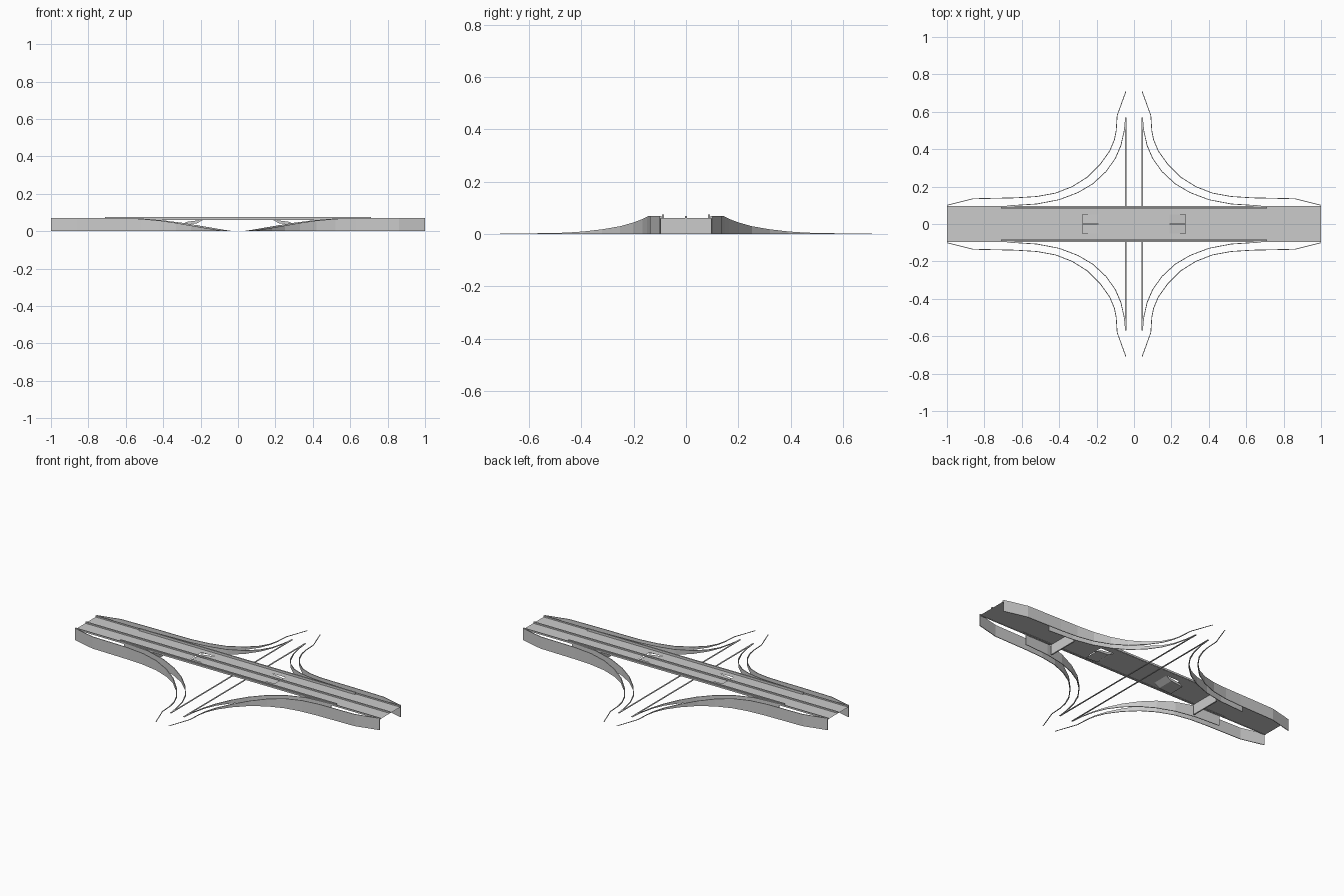
import bpy
from mathutils import Vector

if "Cube" in bpy.data.objects:
    bpy.data.objects.remove(bpy.data.objects["Cube"])

concrete = bpy.data.materials.new("concrete_grey")
concrete.use_nodes = True
GREY = (0.6, 0.6, 0.6, 1)
concrete.diffuse_color = GREY
concrete.node_tree.nodes["Principled BSDF"].inputs["Base Color"].default_value = GREY


def build(name, verts, faces):
    mesh = bpy.data.meshes.new(name)
    mesh.from_pydata(verts, [], faces)
    mesh.materials.append(concrete)
    obj = bpy.data.objects.new(name, mesh)
    bpy.context.collection.objects.link(obj)
    return obj


def prism(name, profile, y0, y1):
    """Extrude an x-z profile along y."""
    n = len(profile)
    verts = [(x, y, z) for y in (y0, y1) for x, z in profile]
    faces = [(i, (i + 1) % n, n + (i + 1) % n, n + i) for i in range(n)]
    faces += [tuple(range(n))[::-1], tuple(range(n, 2 * n))]
    return build(name, verts, faces)


def box(name, x0, x1, y0, y1, z0, z1):
    return prism(name, [(x0, z0), (x1, z0), (x1, z1), (x0, z1)], y0, y1)


def wall(name, path, sx, sy, width):
    """Standing wall from the ground up to the height of each path point."""
    pts = [Vector((x * sx, y * sy, z)) for x, y, z in path]
    verts, faces = [], []
    for i, p in enumerate(pts):
        d = pts[min(i + 1, len(pts) - 1)] - pts[max(i - 1, 0)]
        side = Vector((-d.y, d.x, 0)).normalized() * width / 2
        a, b = p + side, p - side
        verts += [(a.x, a.y, 0), (a.x, a.y, p.z), (b.x, b.y, p.z), (b.x, b.y, 0)]
    for i in range(len(pts) - 1):
        k = 4 * i
        faces += [(k + j, k + (j + 1) % 4, k + 4 + (j + 1) % 4, k + 4 + j) for j in range(4)]
    faces += [(3, 2, 1, 0), (4 * len(pts) - 4 + 0, 4 * len(pts) - 3, 4 * len(pts) - 2, 4 * len(pts) - 1)]
    return build(name, verts, faces)


# Ramp edges for one quarter: x, y, top height
OUTER = [(1, .1, .07), (.86, .135, .07), (.63, .14, .07), (.52, .147, .066),
         (.42, .165, .057), (.33, .2, .044), (.25, .25, .03), (.18, .32, .018),
         (.13, .39, .01), (.105, .45, .006), (.095, .5, .004), (.09, .58, .003),
         (.043, .71, .002)]
INNER = [(.68, .097, .07), (.52, .107, .068), (.4, .13, .058), (.3, .168, .045),
         (.22, .215, .032), (.15, .28, .02), (.1, .35, .011), (.07, .42, .006),
         (.052, .5, .004), (.045, .57, .002)]
for ns, sy in (("front", -1), ("back", 1)):
    for ew, sx in (("right", -1), ("left", 1)):
        wall(f"outer_ramp_wall_{ns}_{ew}", OUTER, sx, sy, .004)
        wall(f"inner_ramp_wall_{ns}_{ew}", INNER, sx, sy, .004)

# Deck with two openings over the slanted supports
xs = [-1, -.275, -.19, .19, .275, 1]
ys = [-.095, -.05, .05, .095]
verts = [(x, y, .062) for y in ys for x in xs]
faces = []
for r in range(3):
    for c in range(5):
        if not (r == 1 and c in (1, 3)):
            i = r * 6 + c
            faces.append((i, i + 1, i + 7, i + 6))
build("bridge_deck", verts, faces)

# Parapets and median on the deck
for side, s in (("front", -1), ("back", 1)):
    y = s * .088
    box(f"parapet_{side}", -.71, .71, y - .004, y + .004, .06, .075)
    box(f"deck_edge_{side}", -1, 1, s * .095 - .002, s * .095 + .002, .06, .07)
box("median_barrier", -1, 1, -.004, .004, .062, .07)

# Supports, abutments and the road edges passing below
for side, s in (("right", -1), ("left", 1)):
    prism(f"slanted_support_{side}",
          [(s * x, z) for x, z in ((.185, .062), (.275, .05), (.3, .036), (.22, .042))],
          -.05, .05)
    box(f"abutment_{side}", s * .5 - .004, s * .5 + .004, -.095, .095, 0, .061)
    box(f"road_edge_{side}", s * .043 - .004, s * .043 + .004, -.57, .57, 0, .003)
